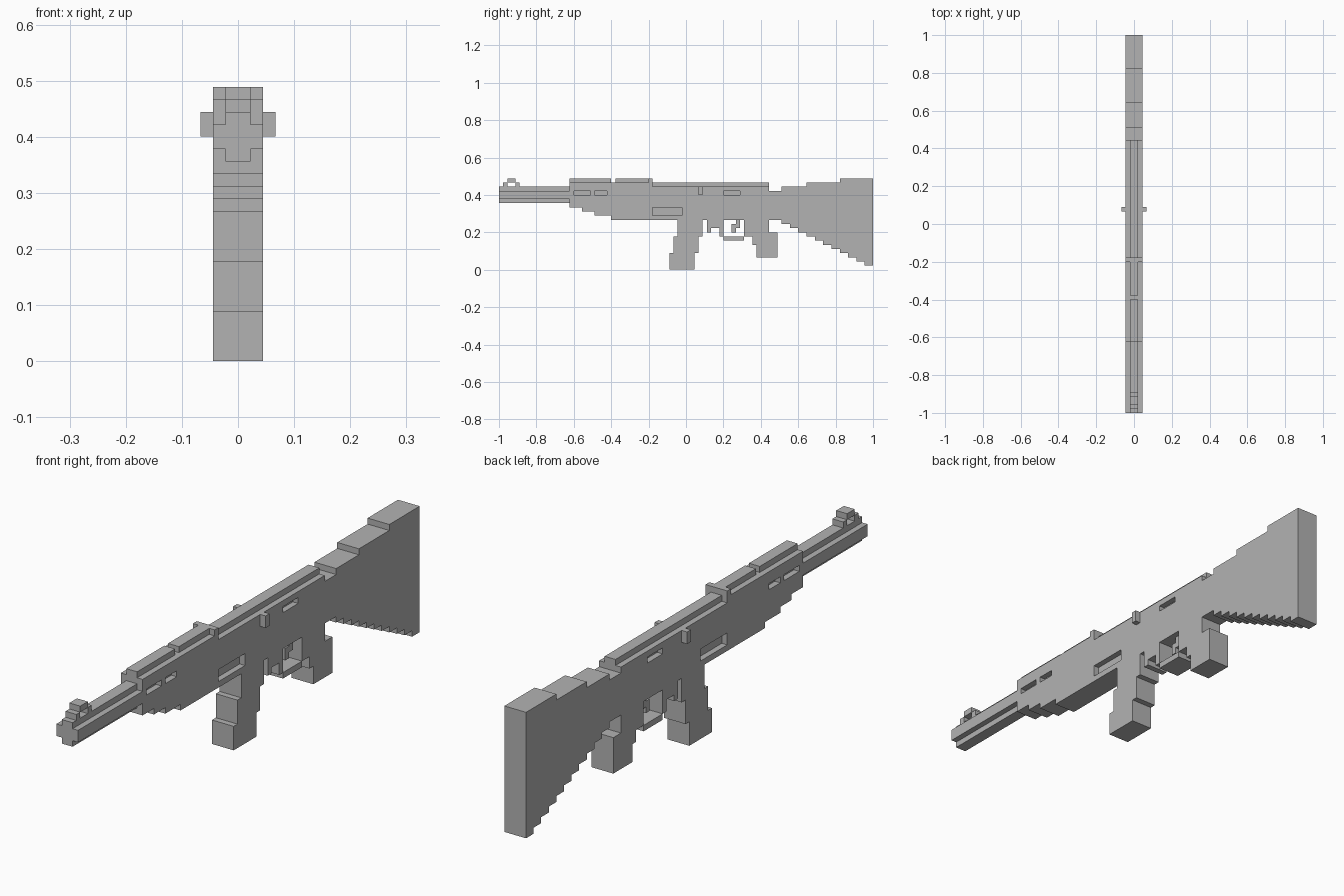
import bpy
import bmesh
from mathutils import Vector

cube = bpy.data.objects.get("Cube")
if cube:
    bpy.data.objects.remove(cube, do_unlink=True)

LENGTH = 90                 # length of the model in blocks
UNIT = 2 / LENGTH           # size of one block
FULL, NARROW = 2, 1         # half widths in blocks

steel = bpy.data.materials.new("plain_grey")
steel.use_nodes = True
grey = (0.45, 0.45, 0.45, 1)
steel.diffuse_color = grey
steel.node_tree.nodes["Principled BSDF"].inputs["Base Color"].default_value = grey


def block(y0, y1, z0, z1, x1=FULL, x0=None):
    """Set of unit cells filling a box, symmetric unless x0 is given."""
    x0 = -x1 if x0 is None else x0
    return {(x, y, z) for x in range(x0, x1)
            for y in range(y0, y1) for z in range(z0, z1)}


def side_slots(y0, y1, z0, z1):
    """Shallow slots on both flanks."""
    return block(y0, y1, z0, z1) - block(y0, y1, z0, z1, NARROW)


def make_part(name, cells):
    """Skin the cells with their outer faces and merge flat areas."""
    bm = bmesh.new()
    for cell in cells:
        for axis in range(3):
            for side in (0, 1):
                step = [0, 0, 0]
                step[axis] = 2 * side - 1
                if tuple(c + s for c, s in zip(cell, step)) in cells:
                    continue
                u, v = (axis + 1) % 3, (axis + 2) % 3
                ring = []
                for a, b in ((0, 0), (1, 0), (1, 1), (0, 1)):
                    p = Vector(cell)
                    p[axis] += side
                    p[u] += a
                    p[v] += b
                    p.y -= LENGTH / 2
                    ring.append(bm.verts.new(p * UNIT))
                bm.faces.new(ring if side else ring[::-1])
    bmesh.ops.remove_doubles(bm, verts=bm.verts, dist=UNIT / 10)
    bmesh.ops.dissolve_limit(bm, angle_limit=0.01, verts=bm.verts, edges=bm.edges)
    mesh = bpy.data.meshes.new(name)
    bm.to_mesh(mesh)
    bm.free()
    mesh.materials.append(steel)
    obj = bpy.data.objects.new(name, mesh)
    bpy.context.collection.objects.link(obj)
    return obj


# Barrel with a cross-shaped section
make_part("barrel", block(0, 17, 17, 19) | block(0, 17, 16, 20, NARROW))

# Front sight: two posts carrying a bridge
make_part("front_sight", block(1, 2, 20, 21, NARROW) | block(4, 5, 20, 21, NARROW)
          | block(2, 4, 21, 22, NARROW))

# Body: handguard with stepped underside, receiver and top ribs
body = block(27, 37, 12, 21) | block(37, 65, 12, 20) | block(65, 68, 12, 19)
for start, end, bottom in ((17, 20, 15), (20, 23, 14), (23, 27, 13)):
    body |= block(start, end, bottom, 21)
body |= block(17, 27, 21, 22, NARROW) | block(28, 36, 21, 22, NARROW)
body |= block(36, 37, 21, 22) | block(37, 65, 20, 21, NARROW)
for slot in ((18, 22, 18, 19), (23, 26, 18, 19), (37, 44, 13, 15), (54, 58, 18, 19)):
    body -= side_slots(*slot)
make_part("body", body)

# Charging handles on both flanks
make_part("left_handle", block(48, 49, 18, 20, FULL + 1, FULL))
make_part("right_handle", block(48, 49, 18, 20, -FULL, -FULL - 1))

# Magazine leaning forward in three tiers
magazine = set()
for tier in range(3):
    magazine |= block(41 + tier, 47 + tier, 4 * tier, 4 * tier + 4)
make_part("magazine", magazine)

# Magazine catch, trigger guard and trigger
make_part("trigger_guard", block(50, 51, 10, 12) | block(51, 53, 10, 12)
          | block(50, 51, 9, 10) | block(53, 54, 8, 12) | block(54, 59, 7, 8))
make_part("trigger", block(57, 58, 10, 12, NARROW) | block(56, 57, 9, 11, NARROW))

# Pistol grip leaning back
make_part("grip", block(59, 65, 9, 12) | block(59, 67, 8, 9)
          | block(61, 67, 6, 8) | block(62, 67, 3, 6))

# Stock: rising top and a saw-tooth lower edge
stock = set()
for y in range(68, LENGTH):
    top = 20 + (y >= 74) + (y >= 82)
    stock |= block(y, y + 1, 11 - (y - 68) // 2, top)
make_part("stock", stock)
